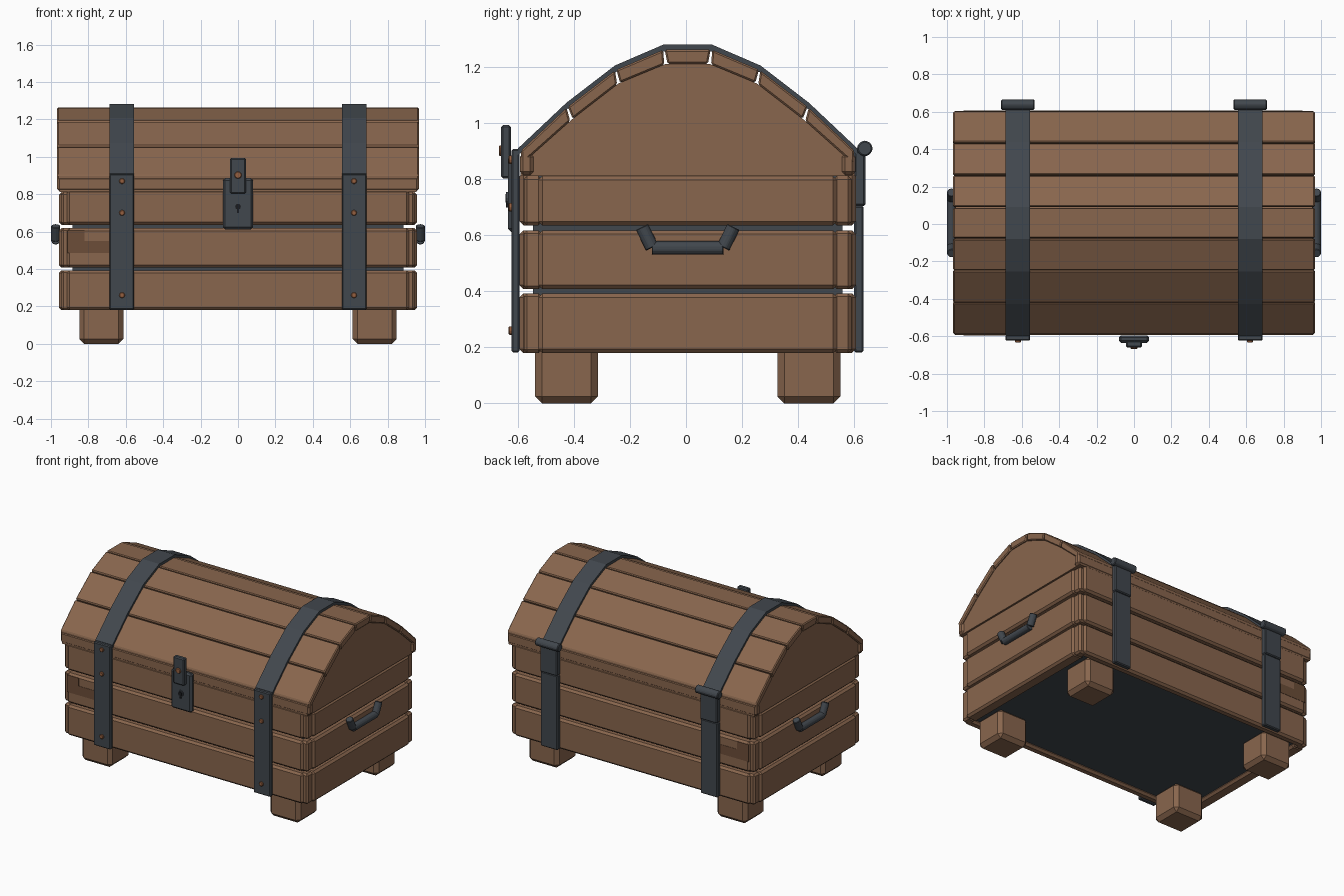
import bpy, bmesh, math
from mathutils import Vector

cube = bpy.data.objects.get("Cube")
if cube:
    bpy.data.objects.remove(cube, do_unlink=True)


def material(name, rgb):
    m = bpy.data.materials.new(name)
    m.use_nodes = True
    m.diffuse_color = (*rgb, 1)
    m.node_tree.nodes["Principled BSDF"].inputs["Base Color"].default_value = (*rgb, 1)
    return m


WOOD = material("brown wood", (0.25, 0.133, 0.075))
STAIN = material("dark wood", (0.15, 0.075, 0.04))
IRON = material("dark iron", (0.053, 0.063, 0.075))
COPPER = material("copper", (0.30, 0.115, 0.05))
BLACK = material("keyhole black", (0.01, 0.011, 0.013))
CY = 0.006  # middle of the chest in y


def finish(name, bm, mat, bevel=0.0):
    bmesh.ops.recalc_face_normals(bm, faces=bm.faces)
    me = bpy.data.meshes.new(name)
    bm.to_mesh(me)
    bm.free()
    me.materials.append(mat)
    ob = bpy.data.objects.new(name, me)
    bpy.context.collection.objects.link(ob)
    if bevel:
        b = ob.modifiers.new("chamfer", "BEVEL")
        b.width, b.segments = bevel, 1
    return ob


def box(name, x, y, z, mat, bevel=0.0):
    """Box from (low, high) ranges on each axis."""
    bm = bmesh.new()
    bmesh.ops.create_cube(bm, size=1)
    for v in bm.verts:
        v.co = [sum(r) / 2 + c * (r[1] - r[0]) for r, c in zip((x, y, z), v.co)]
    return finish(name, bm, mat, bevel)


def prism(name, profile, x, mat, bevel=0.0):
    """Extrude a (y, z) profile along x."""
    bm = bmesh.new()
    face = bm.faces.new([bm.verts.new((x[0], p[0], p[1])) for p in profile])
    out = bmesh.ops.extrude_face_region(bm, geom=[face])
    moved = [v for v in out["geom"] if isinstance(v, bmesh.types.BMVert)]
    bmesh.ops.translate(bm, verts=moved, vec=(x[1] - x[0], 0, 0))
    return finish(name, bm, mat, bevel)


def rod(name, a, b, radius, mat, sides=12, bevel=0.0):
    a, b = Vector(a), Vector(b)
    bm = bmesh.new()
    bmesh.ops.create_cone(bm, cap_ends=True, segments=sides, radius1=radius,
                          radius2=radius, depth=(b - a).length)
    rot = (b - a).to_track_quat("Z", "Y")
    for v in bm.verts:
        v.co = rot @ v.co + (a + b) / 2
    return finish(name, bm, mat, bevel)


def span(s, a, b):
    return tuple(sorted((s * a, s * b)))


def yspan(s, a, b):
    return tuple(sorted((CY + s * a, CY + s * b)))


def arch(half):
    """Mirror half of an arch into a front-to-back row of points."""
    return [(CY - y, z) for y, z in half] + [(CY + y, z) for y, z in reversed(half)]


OUTER = arch([(0.597, 0.9), (0.43, 1.057), (0.257, 1.19), (0.085, 1.263)])
INNER = arch([(0.597, 0.85), (0.415, 1.012), (0.247, 1.142), (0.078, 1.212)])
BAND = arch([(0.606, 0.91), (0.433, 1.073), (0.26, 1.206), (0.086, 1.281)])

# Body: dark lining with three rows of planks around it
box("lining", (-0.885, 0.885), (CY - 0.552, CY + 0.552), (0.2, 0.82), IRON)
for row, z in enumerate([(0.18, 0.393), (0.408, 0.618), (0.636, 0.825)], 1):
    for s, end in ((-1, "front"), (1, "back")):
        box(f"{end}_plank_{row}", (-0.915, 0.915), yspan(s, 0.54, 0.6), z, WOOD, 0.014)
    zs = (z[0], min(z[1], 0.811))
    for s, side in ((-1, "right"), (1, "left")):
        box(f"{side}_plank_{row}", span(s, 0.87, 0.958), (CY - 0.533, CY + 0.533), zs, WOOD, 0.014)
        for t, end in ((-1, "front"), (1, "back")):
            box(f"{side}_{end}_corner_{row}", span(s, 0.88, 0.945), yspan(t, 0.52, 0.585),
                zs, WOOD, 0.012)

# Dark stain on the middle planks
for s, end in ((-1, "front"), (1, "back")):
    y = yspan(s, 0.598, 0.602)
    box(f"{end}_stain_low", (-0.912, -0.69), y, (0.485, 0.55), STAIN)
    box(f"{end}_stain_high", (-0.912, -0.82), y, (0.55, 0.605), STAIN)

# Feet
for s, side in ((-1, "right"), (1, "left")):
    for t, end in ((-1, "front"), (1, "back")):
        box(f"{end}_{side}_foot", span(s, 0.613, 0.848), yspan(t, 0.32, 0.545), (0, 0.21), WOOD, 0.025)

# Lid: solid core with end panels, covered by seven curved-over planks
prism("lid_core", [(CY - 0.597, 0.811)] + INNER + [(CY + 0.597, 0.811)], (-0.955, 0.955), WOOD)
for i in range(len(OUTER) - 1):
    quad = []
    for row, gap in ((OUTER, 0.003), (INNER, 0.006)):
        a, b = Vector(row[i]), Vector(row[i + 1])
        d = (b - a).normalized() * gap
        quad.append((a + d, b - d))
    prism(f"lid_plank_{i + 1}", [quad[0][0], quad[0][1], quad[1][1], quad[1][0]],
          (-0.967, 0.967), WOOD, 0.006)
for s, end in ((-1, "front"), (1, "back")):
    box(f"lid_{end}_lip", (-0.967, 0.967), yspan(s, 0.55, 0.599), (0.815, 0.892), WOOD, 0.012)

# Iron straps, hinges and rivets
for s, side in ((-1, "right"), (1, "left")):
    x = span(s, 0.555, 0.688)
    prism(f"{side}_lid_strap", BAND + [(y, z - 0.025) for y, z in reversed(BAND)], x, IRON)
    box(f"{side}_front_strap", x, (-0.623, -0.594), (0.182, 0.908), IRON, 0.006)
    box(f"{side}_back_strap", x, (0.6, 0.634), (0.182, 0.705), IRON, 0.006)
    box(f"{side}_hinge_leaf", x, (0.6, 0.64), (0.705, 0.9), IRON, 0.006)
    rod(f"{side}_hinge_pin", (s * 0.532, 0.638, 0.91), (s * 0.71, 0.638, 0.91), 0.028, IRON, 12, 0.005)
    for i, z in enumerate((0.26, 0.7, 0.87), 1):
        rod(f"{side}_rivet_{i}", (s * 0.62, -0.61, z), (s * 0.62, -0.634, z), 0.016, COPPER, 10, 0.004)

# Lock plate, hasp and keyhole
box("lock_plate", (-0.081, 0.081), (-0.635, -0.595), (0.612, 0.886), IRON, 0.012)
box("hasp", (-0.043, 0.043), (-0.66, -0.625), (0.803, 0.993), IRON, 0.007)
rod("hasp_rivet", (0, -0.65, 0.902), (0, -0.668, 0.902), 0.02, COPPER, 10, 0.004)
rod("keyhole_rim", (0, -0.63, 0.733), (0, -0.642, 0.733), 0.022, IRON, 12)
rod("keyhole_round", (0, -0.636, 0.733), (0, -0.645, 0.733), 0.015, BLACK, 12)
box("keyhole_slot", (-0.006, 0.006), (-0.643, -0.636), (0.7, 0.733), BLACK)

# Carrying handles: a bar with two upturned arms
for s, side in ((-1, "right"), (1, "left")):
    x = s * 0.975
    rod(f"{side}_handle_bar", (x, CY - 0.128, 0.555), (x, CY + 0.128, 0.555), 0.025, IRON, 10, 0.003)
    for t, end in ((-1, "front"), (1, "back")):
        rod(f"{side}_handle_{end}_arm", (x, CY + t * 0.127, 0.556), (x, CY + t * 0.163, 0.63),
            0.025, IRON, 10, 0.003)
